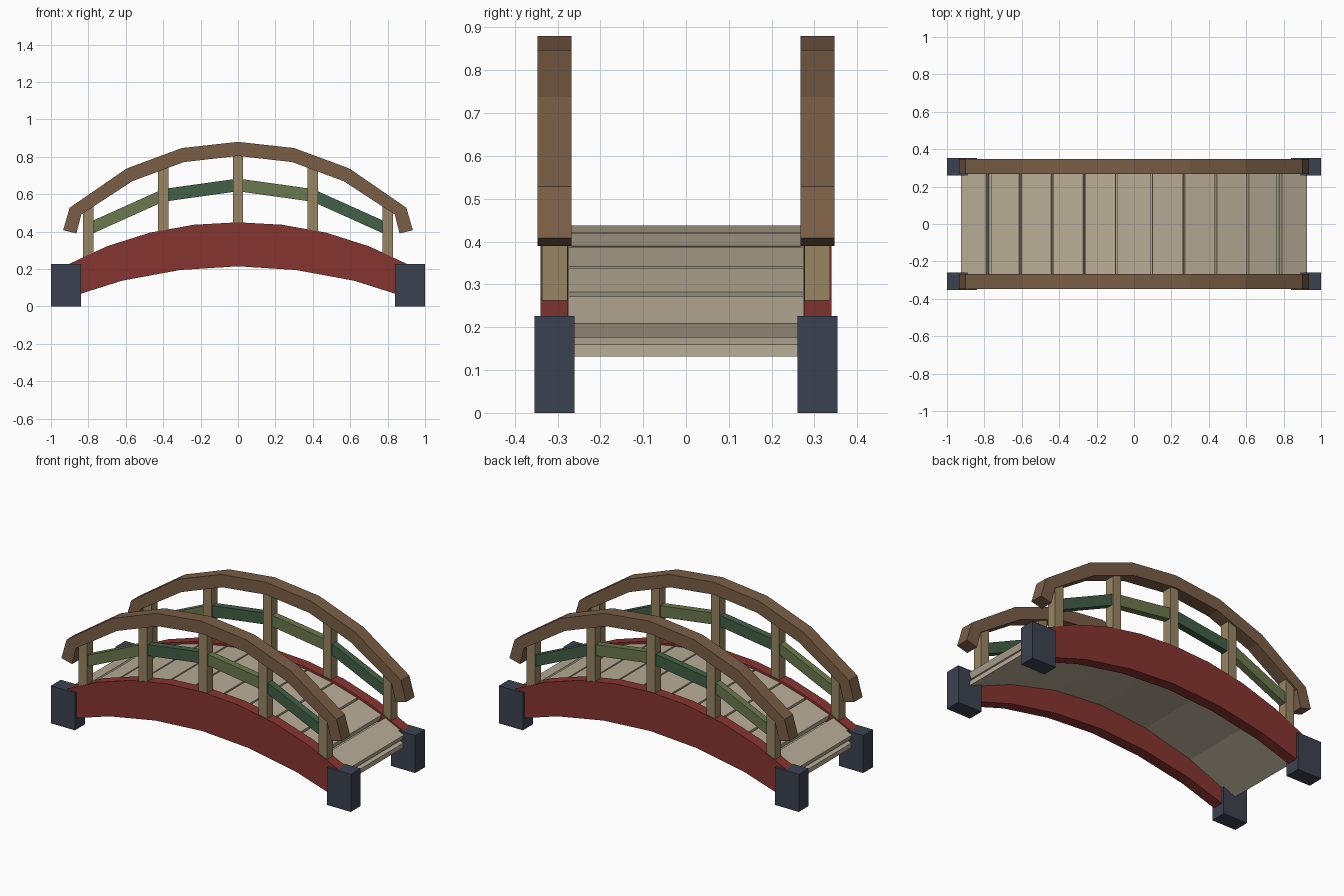
import bpy, bmesh, math
from mathutils import Vector

if "Cube" in bpy.data.objects:
    bpy.data.objects.remove(bpy.data.objects["Cube"])


def mat(name, hexcode):
    m = bpy.data.materials.new(name)
    c = [int(hexcode[i:i + 2], 16) / 255 for i in (0, 2, 4)]
    m.diffuse_color = [v / 12.92 if v < 0.04045 else ((v + 0.055) / 1.055) ** 2.4 for v in c] + [1]
    m.use_nodes = True
    m.node_tree.nodes["Principled BSDF"].inputs["Base Color"].default_value = m.diffuse_color
    return m


RED = mat("red paint", "863530")
RAIL = mat("brown wood", "7A5E46")
POST = mat("tan wood", "998562")
STONE = mat("slate stone", "3B4250")
OLIVE = mat("olive green", "6B784E")
GREEN = mat("dark green", "426047")
DECK = mat("pale plank wood", "B8AD97")


def prism(name, profile, y0, y1, material):
    """Extrude an x-z outline from y0 to y1."""
    bm = bmesh.new()
    face = bm.faces.new([bm.verts.new((x, y0, z)) for x, z in profile])
    ext = bmesh.ops.extrude_face_region(bm, geom=[face])
    verts = [g for g in ext["geom"] if isinstance(g, bmesh.types.BMVert)]
    bmesh.ops.translate(bm, verts=verts, vec=(0, y1 - y0, 0))
    bmesh.ops.recalc_face_normals(bm, faces=bm.faces)
    mesh = bpy.data.meshes.new(name)
    bm.to_mesh(mesh)
    bm.free()
    mesh.materials.append(material)
    ob = bpy.data.objects.new(name, mesh)
    bpy.context.collection.objects.link(ob)
    return ob


def strip(name, top, bottom, y0, y1, material):
    """Arched strip made of quad pieces; top and bottom run from x=0 outward."""
    def both(pts):
        return [(-x, z) for x, z in reversed(pts[1:])] + pts
    return prism(name, both(top) + both(bottom)[::-1], y0, y1, material)


def box(name, x0, x1, y0, y1, z0, z1, material):
    return prism(name, [(x0, z0), (x1, z0), (x1, z1), (x0, z1)], y0, y1, material)


def deck_z(x):
    return 0.44 - 0.27 * x * x


# Deck underlay
under = [(x, deck_z(x) - 0.08) for x in (0, 0.31, 0.62, 0.92)]
strip("deck_base", [(x, z + 0.028) for x, z in under], under, -0.275, 0.275, DECK)

# Planks tilted along the arch
edges = [(-0.09, 0.09)]
for a, b in ((0.1, 0.262), (0.272, 0.434), (0.444, 0.602), (0.614, 0.765), (0.79, 0.925)):
    edges += [(a, b), (-b, -a)]
for a, b in edges:
    p, q = Vector((a, deck_z(a))), Vector((b, deck_z(b)))
    d = (q - p).normalized()
    n = Vector((d.y, -d.x)) * 0.036
    prism("plank", [p, q, q + n, p + n], -0.274, 0.274, DECK)

beam_top = [(0, 0.45), (0.235, 0.437), (0.47, 0.395), (0.7, 0.322), (0.93, 0.215)]
beam_bottom = [(0, 0.215), (0.31, 0.195), (0.62, 0.138), (0.93, 0.04)]
rail_top = [(0, 0.88), (0.3, 0.847), (0.595, 0.738), (0.9, 0.528), (0.935, 0.408)]
rail_bottom = [(0, 0.805), (0.29, 0.772), (0.565, 0.67), (0.838, 0.492), (0.864, 0.39)]
mid = [(-0.8, 0.414), (-0.4, 0.594), (0, 0.65), (0.4, 0.594), (0.8, 0.414)]
post_span = {0: (0.4, 0.83), 0.4: (0.35, 0.76), 0.8: (0.22, 0.54)}

for side in (-1, 1):
    def ys(a, b):
        return sorted((side * a, side * b))

    # Side beam and handrail
    strip("side_beam", beam_top, beam_bottom, *ys(0.275, 0.34), RED)
    strip("handrail", rail_top, rail_bottom, *ys(0.267, 0.347), RAIL)

    # Posts
    for x, _ in mid:
        z0, z1 = post_span[abs(x)]
        box("post", x - 0.028, x + 0.028, *ys(0.277, 0.336), z0, z1, POST)

    # Middle rails in alternating greens
    for i in range(4):
        (xa, za), (xb, zb) = mid[i], mid[i + 1]
        h = 0.034
        prism("middle_rail", [(xa, za - h), (xb, zb - h), (xb, zb + h), (xa, za + h)],
              *ys(0.286, 0.327), GREEN if i % 2 else OLIVE)

    # Foundation blocks
    for end in (-1, 1):
        x0, x1 = sorted((end * 0.84, end * 1.0))
        box("foundation_block", x0, x1, *ys(0.26, 0.354), 0, 0.226, STONE)
